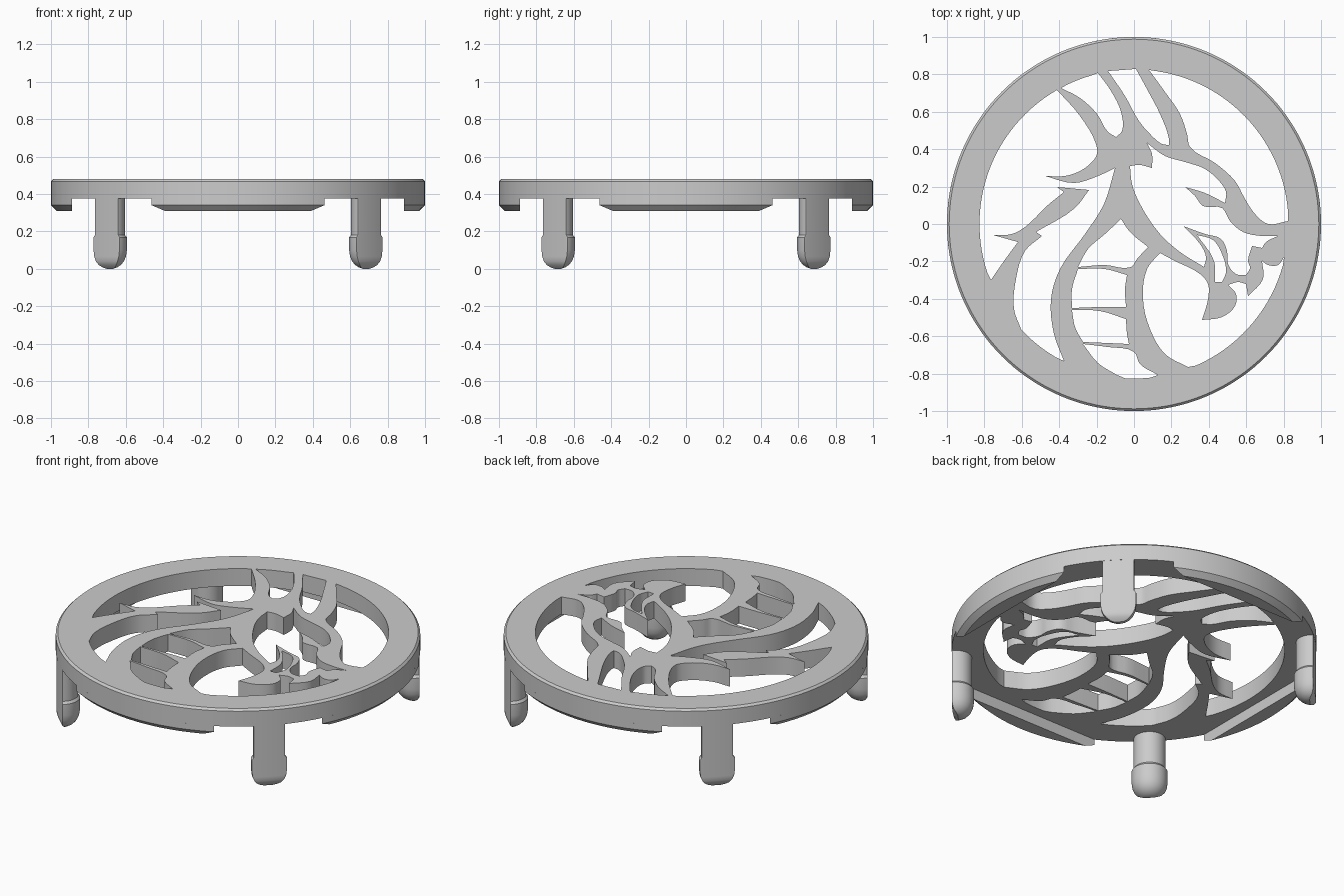
import bpy, bmesh, math
from mathutils import Vector

if "Cube" in bpy.data.objects:
    bpy.data.objects.remove(bpy.data.objects["Cube"])

grey = bpy.data.materials.new("plain grey")
grey.diffuse_color = (0.6, 0.6, 0.6, 1)
grey.use_nodes = True
grey.node_tree.nodes["Principled BSDF"].inputs["Base Color"].default_value = grey.diffuse_color

UNIT = 187.0        # sketch cells per unit
RIM = 154.5         # inner radius of the rim in sketch cells

# Openings of the fretwork, in sketch cells; points on the rim are joined by arcs
mane_gap = [(-77, 134), (-54, 108), (-38, 80), (-37, 70), (-42, 62), (-54, 53), (-69, 48), (-89, 48),
            (-60, 41), (-36, 48), (-19, 56), (-30, 20), (-49, -10), (-74, -45), (-83, -75), (-80, -110),
            (-70, -137), (-113, -105), (-120, -85), (-118, -55), (-109, -27), (-92, -12), (-98, -8),
            (-59, 16), (-45, 34), (-77, 37), (-70, 32), (-86, 19), (-109, -3), (-122, -10), (-141, -11),
            (-116, -18), (-130, -37), (-143, -56)]
horn_gap_a = [(-73, 136), (-54, 126), (-37, 110), (-26, 92), (-18, 87), (-12, 93), (-13, 112),
              (-23, 133), (-36, 151)]
horn_gap_b = [(-26, 153), (-9, 128), (5, 103), (16, 90), (28, 80), (35, 79), (35, 85), (26, 110),
              (14, 133), (2, 155)]
brow_gap = [(15, 154), (31, 132), (46, 110), (53, 90), (56, 77), (81, 61), (101, 43), (111, 25),
            (121, 10), (134, 0), (154, 3)]
face_gap = [(-4, 58), (6, 59), (18, 56), (18, 70), (13, 81), (31, 68), (51, 62), (71, 55), (86, 42),
            (92, 32), (91, 21), (71, 31), (51, 37), (61, 28), (69, 18), (88, 16), (96, 3), (109, -8),
            (128, -12), (144, -12), (132, -18), (128, -24), (118, -22), (114, -37), (116, -44), (112, -51),
            (102, -50), (94, -40), (93, -27), (87, -15), (71, -10), (49, -2), (66, -20), (72, -33),
            (70, -43), (46, -28), (26, -10), (6, 20), (-2, 40)]
tooth_gap = [(63, -11), (79, -16), (88, -30), (92, -48), (88, -58), (81, -58), (80, -37)]
throat_gap = [(150, -33), (144, -41), (134, -41), (128, -37), (129, -55), (114, -72), (112, -60), (104, -58),
              (94, -61), (102, -70), (101, -82), (88, -93), (68, -96), (74, -75), (74, -60), (66, -50),
              (41, -37), (26, -29), (13, -45), (9, -75), (16, -105), (31, -130), (54, -143)]
neck_gap_a = [(-13, 5), (-4, -8), (14, -23), (3, -35), (-3, -43), (-29, -41), (-56, -43), (-46, -25), (-29, -10)]
neck_gap_b = [(-56, -45), (-29, -45), (-7, -51), (-9, -65), (-8, -83), (-34, -83), (-62, -84), (-62, -65)]
neck_gap_c = [(-62, -86), (-34, -87), (-8, -95), (-7, -110), (-5, -120), (-26, -119), (-51, -118), (-59, -103)]
neck_gap_d = [(-51, -120), (-26, -123), (0, -128), (6, -140), (24, -151), (-17, -151), (-36, -139)]
openings = [mane_gap, horn_gap_a, horn_gap_b, brow_gap, face_gap, tooth_gap, throat_gap,
            neck_gap_a, neck_gap_b, neck_gap_c, neck_gap_d]


def outline(pts):
    """Smooth closed outline: sharp turns stay sharp, rim points are joined by arcs."""
    p = [Vector(q) for q in pts]
    n = len(p)
    on_rim = [v.length > 151.5 for v in p]

    def tangent(i):
        a, b = p[i] - p[i - 1], p[(i + 1) % n] - p[i]
        if on_rim[i] or a.angle(b) > math.radians(58):
            return None
        return (a.normalized() + b.normalized()).normalized()

    out = []
    for i in range(n):
        j = (i + 1) % n
        a, b = p[i], p[j]
        out.append(a.copy())
        if on_rim[i] and on_rim[j]:
            t0 = math.atan2(a.y, a.x)
            d = (math.atan2(b.y, b.x) - t0 + math.pi) % (2 * math.pi) - math.pi
            k = max(2, int(abs(d) / 0.05))
            out += [Vector((math.cos(t0 + d * s / k), math.sin(t0 + d * s / k))) * RIM for s in range(1, k)]
            continue
        ta, tb = tangent(i), tangent(j)
        steps = [] if ta is None and tb is None else [0.25, 0.5, 0.75]
        L = (b - a).length
        ta = (b - a) if ta is None else ta * L
        tb = (b - a) if tb is None else tb * L
        for s in steps:
            out.append(a * (2*s**3 - 3*s**2 + 1) + ta * (s**3 - 2*s**2 + s)
                       + b * (3*s**2 - 2*s**3) + tb * (s**3 - s**2))
    return [v / UNIT for v in out]


def stack(name, loops):
    """Closed solid from stacked loops of equal length, capped at both ends."""
    bm = bmesh.new()
    rings = [[bm.verts.new(c) for c in loop] for loop in loops]
    n = len(rings[0])
    for a, b in zip(rings, rings[1:]):
        for i in range(n):
            j = (i + 1) % n
            bm.faces.new((a[i], a[j], b[j], b[i]))
    bm.faces.new(rings[0])
    bm.faces.new(rings[-1])
    bmesh.ops.recalc_face_normals(bm, faces=bm.faces[:])
    me = bpy.data.meshes.new(name)
    bm.to_mesh(me)
    bm.free()
    me.materials.append(grey)
    ob = bpy.data.objects.new(name, me)
    bpy.context.collection.objects.link(ob)
    return ob


def activate(ob):
    bpy.ops.object.select_all(action='DESELECT')
    ob.select_set(True)
    bpy.context.view_layer.objects.active = ob


def smooth(ob):
    activate(ob)
    bpy.ops.object.shade_smooth_by_angle(angle=math.radians(30))


def circle(r, z, n=144):
    return [(r * math.cos(t * math.tau / n), r * math.sin(t * math.tau / n), z) for t in range(n)]


# Fretwork plate: a bevelled disc with the openings cut through
plate = stack("fretwork_plate", [circle(1, 0.375), circle(1, 0.468), circle(0.988, 0.48)])
activate(plate)
for k, pts in enumerate(openings):
    loop = outline(pts)
    cutter = stack("opening_cutter", [[(v.x, v.y, z) for v in loop] for z in (0.3, 0.55)])
    cutter.hide_render = True
    mod = plate.modifiers.new("opening", 'BOOLEAN')
    mod.operation = 'DIFFERENCE'
    mod.solver = 'EXACT'
    mod.object = cutter
    bpy.ops.object.modifier_apply(modifier=mod.name)
    bpy.data.objects.remove(cutter)
smooth(plate)

# Four lips under the rim: circle segments with a straight inner side and a chamfered edge
CHORD = 0.887
for k in range(4):
    loops = []
    for r, z in ((1.0, 0.376), (1.0, 0.34), (0.97, 0.31)):
        half = math.acos(CHORD / r)
        loops.append([(r * math.cos(half * s / 12), r * math.sin(half * s / 12), z) for s in range(-12, 13)])
    lip = stack("rim_lip_%d" % (k + 1), loops)
    lip.rotation_euler.z = math.radians(90 * k)
    smooth(lip)

# Four round legs with a bulbous foot, trimmed flush with the rim outside
leg_profile = [(0.025, 0), (0.046, 0.007), (0.066, 0.02), (0.083, 0.04), (0.094, 0.066), (0.099, 0.1),
               (0.099, 0.168), (0.088, 0.182), (0.088, 0.38)]
CENTRE = 0.98
for k in range(4):
    loops = []
    for r, z in leg_profile:
        limit = 0.999 - max(0, 0.03 - z)
        loop = []
        for s in range(40):
            t = s * math.tau / 40
            y = r * math.sin(t)
            loop.append((min(CENTRE + r * math.cos(t), math.sqrt(limit ** 2 - y * y)), y, z))
        loops.append(loop)
    leg = stack("leg_%d" % (k + 1), loops)
    leg.rotation_euler.z = math.radians(45 + 90 * k)
    smooth(leg)
